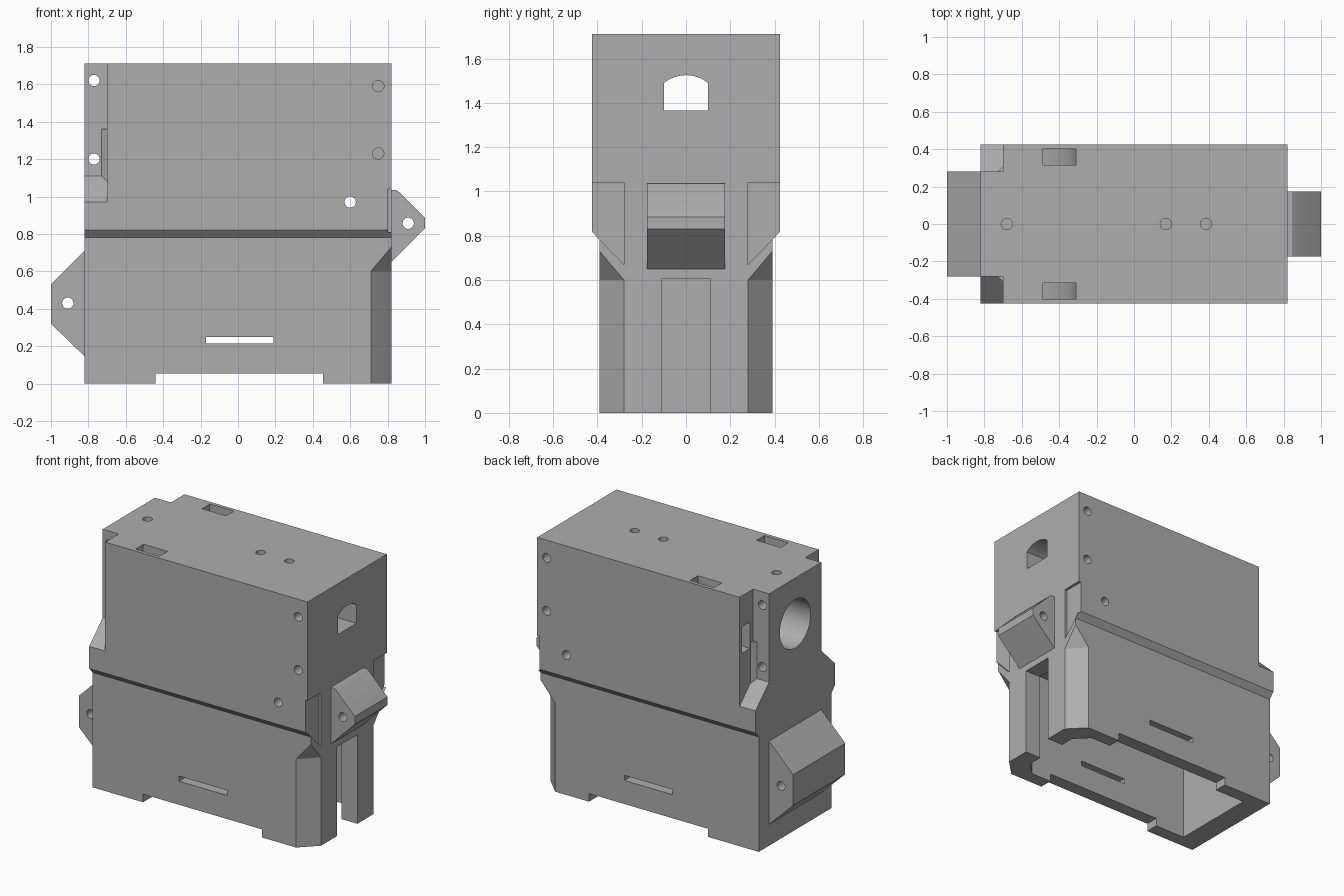
import bpy, bmesh, math
from mathutils import Vector

if "Cube" in bpy.data.objects:
    bpy.data.objects.remove(bpy.data.objects["Cube"], do_unlink=True)

gray = bpy.data.materials.new("plain gray")
gray.use_nodes = True
gray.diffuse_color = (0.42, 0.42, 0.42, 1)
gray.node_tree.nodes["Principled BSDF"].inputs["Base Color"].default_value = gray.diffuse_color


def add_object(name, bm):
    bmesh.ops.recalc_face_normals(bm, faces=bm.faces)
    mesh = bpy.data.meshes.new(name)
    bm.to_mesh(mesh)
    bm.free()
    mesh.materials.append(gray)
    obj = bpy.data.objects.new(name, mesh)
    bpy.context.collection.objects.link(obj)
    return obj


def prism(name, axis, profile, start, end):
    """Extrude a profile along an axis; profile is (y,z), (x,z) or (x,y)."""
    place = {"x": lambda p, t: (t, p[0], p[1]),
             "y": lambda p, t: (p[0], t, p[1]),
             "z": lambda p, t: (p[0], p[1], t)}[axis]
    offset = Vector(place((0, 0), end)) - Vector(place((0, 0), start))
    bm = bmesh.new()
    face = bm.faces.new([bm.verts.new(place(p, start)) for p in profile])
    ext = bmesh.ops.extrude_face_region(bm, geom=[face], use_keep_orig=True)
    moved = [g for g in ext["geom"] if isinstance(g, bmesh.types.BMVert)]
    bmesh.ops.translate(bm, verts=moved, vec=offset)
    return add_object(name, bm)


def rect(a, b, c, d):
    return [(a, c), (b, c), (b, d), (a, d)]


def arc(cx, cy, r, a0, a1, n):
    angles = [math.radians(a0 + (a1 - a0) * i / n) for i in range(n + 1)]
    return [(cx + r * math.cos(a), cy + r * math.sin(a)) for a in angles]


def disc(cx, cy, r, n=32):
    return arc(cx, cy, r, 0, 360, n)[:-1]


def cut(target, cutters):
    """Subtract the cutters, bake the result and discard the cutters."""
    for c in cutters:
        c.hide_render = True
        mod = target.modifiers.new(c.name, "BOOLEAN")
        mod.operation = "DIFFERENCE"
        mod.solver = "EXACT"
        mod.object = c
    graph = bpy.context.evaluated_depsgraph_get()
    baked = bpy.data.meshes.new_from_object(target.evaluated_get(graph))
    target.modifiers.clear()
    target.data = baked
    for c in cutters:
        bpy.data.objects.remove(c, do_unlink=True)
    bpy.ops.object.select_all(action="DESELECT")
    target.select_set(True)
    bpy.context.view_layer.objects.active = target
    bpy.ops.object.shade_smooth_by_angle(angle=math.radians(25))


# Main housing: wide upper block tapering into a narrower lower sleeve
half = [(0.39, 0), (0.39, 0.78), (0.425, 0.82), (0.425, 1.71)]
body = prism("housing", "x", half + [(-y, z) for y, z in reversed(half)], -0.82, 0.82)
tools = []

# Open cavity under the sleeve, with its end slot and rim cut-outs
inner = [(-0.67, -0.3), (0.61, -0.3), (0.7, -0.21), (0.7, 0.21), (0.61, 0.3), (-0.67, 0.3)]
tools.append(prism("cavity_cut", "z", inner, -0.1, 0.75))
tools.append(prism("end_slot_cut", "x", rect(-0.11, 0.11, -0.1, 0.605), 0.6, 0.9))
tools.append(prism("rim_cut", "y", rect(-0.44, 0.455, -0.1, 0.055), -0.6, 0.6))
tools.append(prism("slit_cut", "y", rect(-0.17, 0.19, 0.215, 0.25), -0.6, 0.6))

# Round port at one end leading to a small arched window at the other
tools.append(prism("port_cut", "x", disc(0, 1.4, 0.165, 48), -0.9, -0.2))
window = [(-0.1, 1.365), (0.1, 1.365)] + arc(0, 1.365, 0.16, 51.3, 128.7, 12)
tools.append(prism("window_cut", "x", window, -0.3, 0.9))

# Pin holes
for x, z in [(-0.77, 1.62), (-0.77, 1.2), (0.6, 0.97)]:
    tools.append(prism("through_hole_cut", "y", disc(x, z, 0.03), -0.6, 0.6))
for x in (-0.68, 0.17, 0.385):
    tools.append(prism("top_hole_cut", "z", disc(x, 0, 0.03), 1.6, 1.8))

for s in (-1, 1):
    for z in (1.59, 1.23):
        tools.append(prism("side_hole_cut", "y", disc(0.75, z, 0.03), s * 0.25, s * 0.6))

    # Stepped corner with a sloping floor
    notch = [(s * 0.28, 1.11), (s * 0.45, 0.946), (s * 0.45, 1.8), (s * 0.28, 1.8)]
    tools.append(prism("corner_notch_cut", "x", notch, -0.9, -0.7))

    # Curved strap channel from the top to the notch wall
    channel = arc(-0.7, 1.71, 0.39, -95, 5, 20) + arc(-0.7, 1.71, 0.21, 5, -95, 20)
    tools.append(prism("strap_channel_cut", "y", channel, s * 0.315, s * 0.4))

    # Shallow recess on the end face
    recess = [(s * 0.28, 1.04), (s * 0.46, 1.04), (s * 0.46, 0.855), (s * 0.28, 0.67)]
    tools.append(prism("end_recess_cut", "x", recess, 0.803, 0.9))

    # Chamfered lower corner ending in a pointed slope
    a, b, c = (0.67, s * 0.43), (0.86, s * 0.24), (0.86, s * 0.43)
    bm = bmesh.new()
    for p, top in ((a, 0.6), (b, 0.6), (c, 0.8245)):
        bm.verts.new((*p, -0.1))
        bm.verts.new((*p, top))
    bmesh.ops.convex_hull(bm, input=bm.verts)
    tools.append(add_object("corner_chamfer_cut", bm))

cut(body, tools)

# Small triangular ribs in the notch corners
for s, side in ((-1, "front"), (1, "back")):
    rib = [(-0.73, s * 0.28), (-0.7, s * 0.31), (-0.69, s * 0.27)]
    prism(side + "_corner_rib", "z", rib, 1.05, 1.36)

# End lugs with cross holes
small = [(0.78, 1.035), (0.845, 1.035), (0.86, 1.025), (1, 0.885), (1, 0.83), (0.82, 0.65), (0.78, 0.65)]
lug = prism("small_lug", "y", small, -0.175, 0.175)
cut(lug, [prism("lug_hole_cut", "y", disc(0.91, 0.857, 0.03), -0.3, 0.3)])

large = [(-0.8, 0.71), (-0.82, 0.71), (-1, 0.53), (-1, 0.32), (-0.82, 0.145), (-0.8, 0.145)]
lug = prism("large_lug", "y", large, -0.28, 0.28)
cut(lug, [prism("lug_hole_cut", "y", disc(-0.91, 0.43, 0.03), -0.4, 0.4)])
